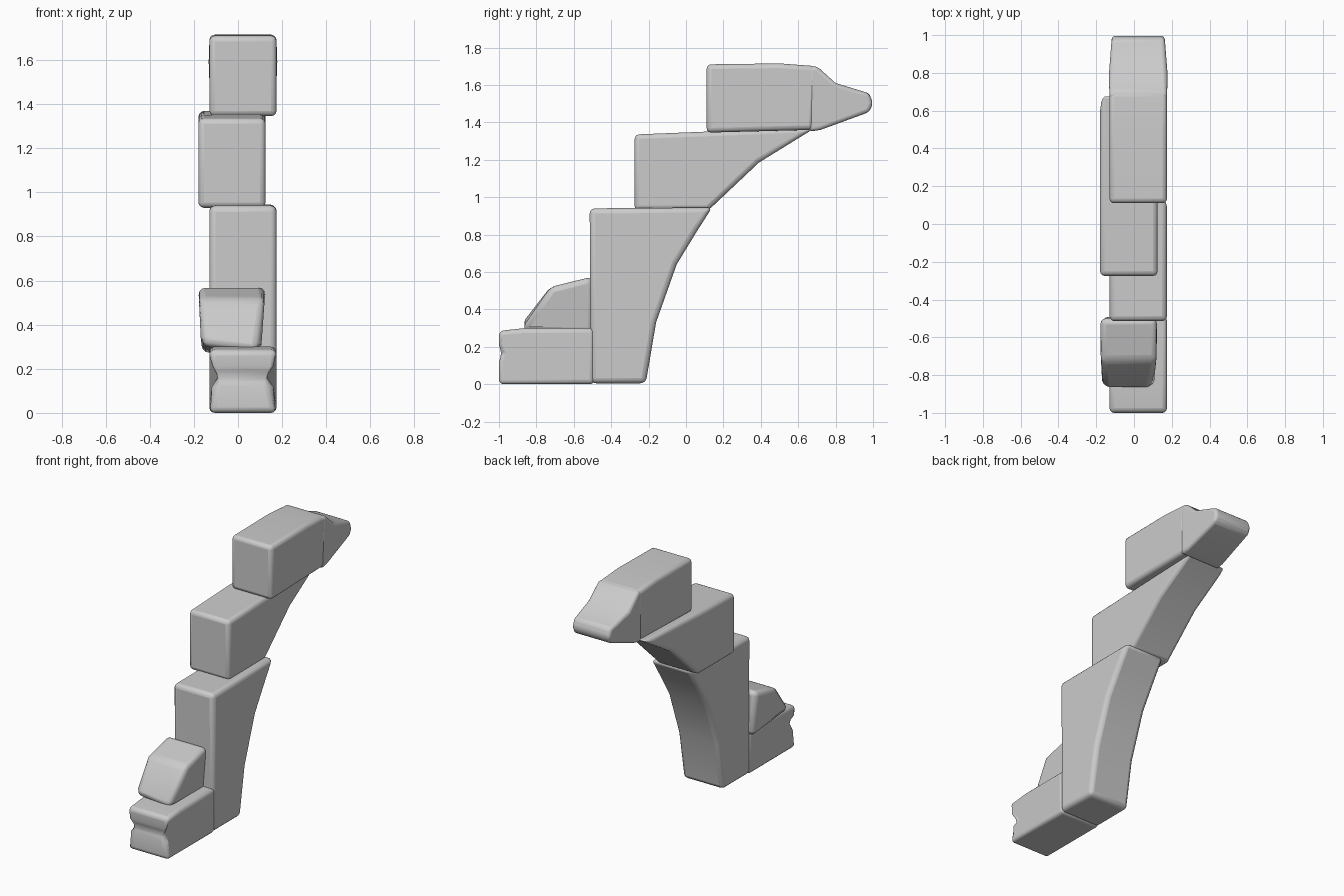
import bpy, bmesh

cube = bpy.data.objects.get("Cube")
if cube:
    bpy.data.objects.remove(cube, do_unlink=True)

# One plain stone colour
stone = bpy.data.materials.new("grey_stone")
stone.use_nodes = True
GREY = (0.6, 0.6, 0.6, 1)
stone.diffuse_color = GREY
stone.node_tree.nodes["Principled BSDF"].inputs["Base Color"].default_value = GREY


def rock(name, x0, x1, profile, bevel=0.025, shape=None):
    """Side profile (y, z) extruded across x0..x1, with worn round edges."""
    bm = bmesh.new()
    face = bm.faces.new([bm.verts.new((x0, y, z)) for y, z in profile])
    out = bmesh.ops.extrude_face_region(bm, geom=[face])
    for v in out["geom"]:
        if isinstance(v, bmesh.types.BMVert):
            v.co.x = x1
    if shape:
        for v in bm.verts:
            shape(v.co)
    bmesh.ops.recalc_face_normals(bm, faces=bm.faces)
    mesh = bpy.data.meshes.new(name)
    bm.to_mesh(mesh)
    bm.free()
    mesh.materials.append(stone)
    obj = bpy.data.objects.new(name, mesh)
    bpy.context.collection.objects.link(obj)
    mod = obj.modifiers.new("worn_edges", 'BEVEL')
    mod.width, mod.segments, mod.limit_method = bevel, 3, 'ANGLE'
    mod.angle_limit = 0.5
    bpy.ops.object.select_all(action='DESELECT')
    obj.select_set(True)
    bpy.context.view_layer.objects.active = obj
    bpy.ops.object.shade_smooth_by_angle(angle=0.7)
    return obj


LEFT = (-0.13, 0.175)     # rocks shifted to the model's left
RIGHT = (-0.18, 0.125)    # rocks shifted to the model's right


# Low front rock, slightly cracked across the front
def pinch(co):
    if co.y < -0.9 and 0.1 < co.z < 0.2:
        co.x += 0.025 if co.x < 0 else -0.03


rock("front_rock", *LEFT, [(-1, 0), (-0.49, 0), (-0.49, 0.3), (-0.86, 0.3),
                           (-1, 0.285), (-1, 0.21), (-0.985, 0.165), (-1, 0.12)],
     shape=pinch)


# Rounded rock on top of it
def narrow_base(co):
    if co.z < 0.35:
        co.x = co.x * 0.85 - 0.01
    if co.y < -0.8:
        co.z += 0.02 if co.x < 0 else -0.01


rock("boulder", *RIGHT, [(-0.87, 0.285), (-0.49, 0.27), (-0.5, 0.575),
                         (-0.725, 0.52), (-0.86, 0.33)], 0.035, narrow_base)

# Tall foot of the arch
rock("lower_pillar", *LEFT, [(-0.51, 0.005), (-0.215, 0.005), (-0.16, 0.33),
                             (-0.05, 0.64), (0.06, 0.82), (0.14, 0.945),
                             (-0.515, 0.94)], 0.028)

# Middle stone of the arch
rock("middle_stone", *RIGHT, [(-0.275, 0.93), (0.12, 0.93), (0.39, 1.185),
                              (0.69, 1.37), (0.1, 1.35), (-0.275, 1.335)])

# Top stone
rock("top_stone", *LEFT, [(0.11, 1.345), (0.68, 1.36), (0.7, 1.7),
                          (0.5, 1.715), (0.11, 1.71)])


# Tapered tip
def taper(co):
    if co.y > 0.9:
        co.x = 0.02 + (co.x - 0.02) * 0.92


rock("arch_tip", *LEFT, [(0.66, 1.35), (0.72, 1.36), (0.98, 1.455), (1.0, 1.5),
                         (0.98, 1.555), (0.8, 1.61), (0.7, 1.7), (0.66, 1.7)],
     0.03, taper)
